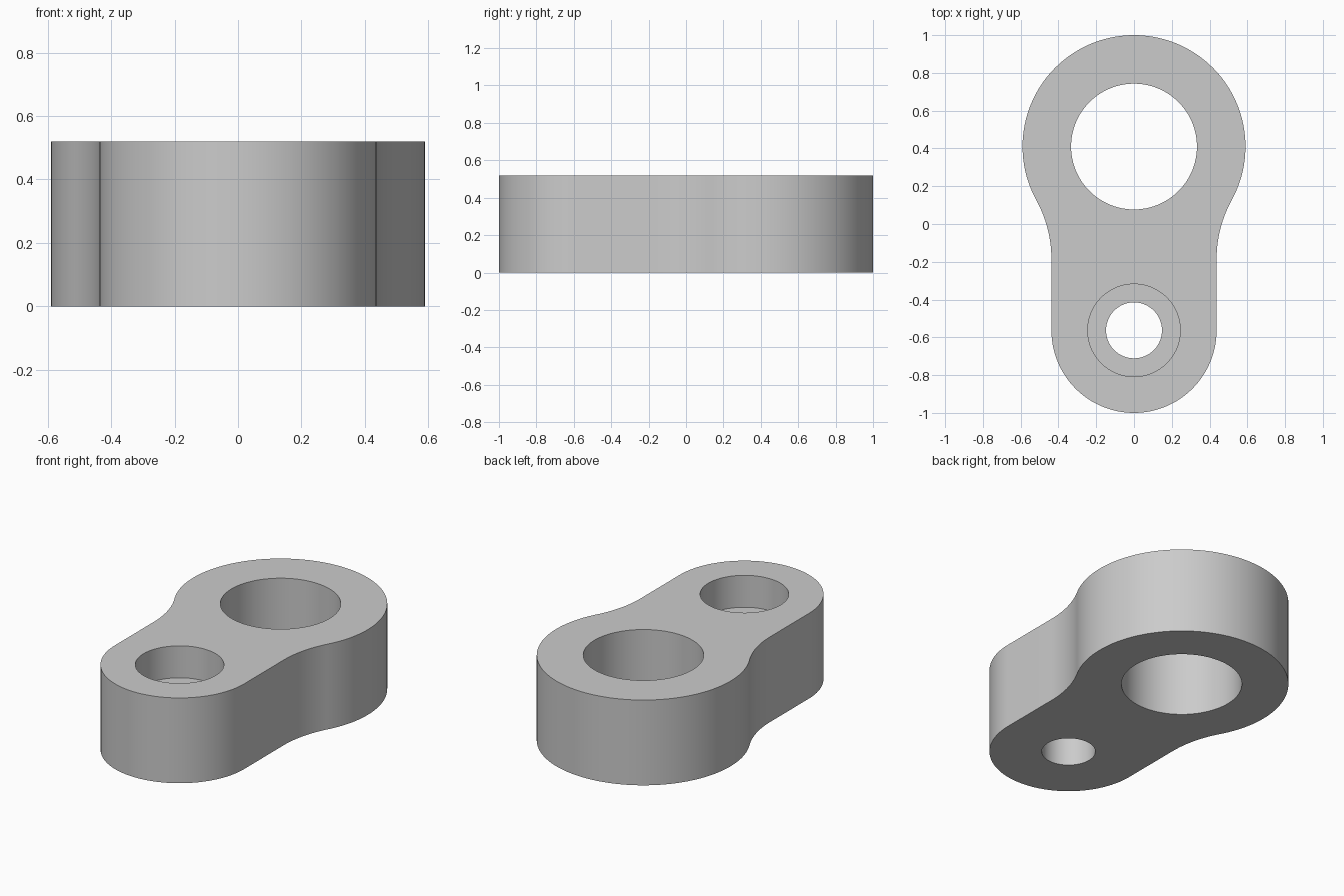
import bpy, bmesh
from math import sin, cos, pi, sqrt, atan2, radians

if "Cube" in bpy.data.objects:
    bpy.data.objects.remove(bpy.data.objects["Cube"])

HEIGHT = 0.52
BIG_Y, BIG_R, BIG_BORE = 0.41, 0.59, 0.333
SMALL_Y, SMALL_R, SMALL_BORE = -0.563, 0.437, 0.148
SINK_R, SINK_DEPTH = 0.245, 0.195
FILLET = 0.65

grey = bpy.data.materials.new("plain grey")
grey.use_nodes = True
colour = (0.6, 0.6, 0.6, 1)
grey.diffuse_color = colour
grey.node_tree.nodes["Principled BSDF"].inputs["Base Color"].default_value = colour


def arc(cx, cy, r, start, end, n):
    angles = [start + (end - start) * i / n for i in range(n + 1)]
    return [(cx + r * cos(a), cy + r * sin(a)) for a in angles]


def prism(name, outline, z0, z1):
    """Extrude a closed counter-clockwise outline from z0 to z1."""
    bm = bmesh.new()
    face = bm.faces.new([bm.verts.new((x, y, z0)) for x, y in outline])
    new = bmesh.ops.extrude_face_region(bm, geom=[face])["geom"]
    top = [v for v in new if isinstance(v, bmesh.types.BMVert)]
    bmesh.ops.translate(bm, verts=top, vec=(0, 0, z1 - z0))
    bmesh.ops.recalc_face_normals(bm, faces=bm.faces)
    mesh = bpy.data.meshes.new(name)
    bm.to_mesh(mesh)
    bm.free()
    mesh.materials.append(grey)
    obj = bpy.data.objects.new(name, mesh)
    bpy.context.collection.objects.link(obj)
    return obj


# Right half of the outline: small end, straight flank, fillet, big end
fillet_x = SMALL_R + FILLET
fillet_y = BIG_Y - sqrt((BIG_R + FILLET) ** 2 - fillet_x ** 2)
lean = atan2(BIG_Y - fillet_y, fillet_x)
half = arc(0, SMALL_Y, SMALL_R, -pi / 2, 0, 32)
half += arc(fillet_x, fillet_y, FILLET, pi, pi - lean, 20)
half += arc(0, BIG_Y, BIG_R, -lean, pi / 2, 48)[1:]
outline = half + [(-x, y) for x, y in reversed(half[1:-1])]
link = prism("link_body", outline, 0, HEIGHT)

# Through bores and the stepped recess around the small one
cuts = [("big_bore", BIG_Y, BIG_BORE, -0.1),
        ("small_bore", SMALL_Y, SMALL_BORE, -0.1),
        ("recess", SMALL_Y, SINK_R, HEIGHT - SINK_DEPTH)]
bpy.context.view_layer.objects.active = link
link.select_set(True)
for name, y, r, bottom in cuts:
    cutter = prism(name, arc(0, y, r, 0, 2 * pi, 96)[:-1], bottom, HEIGHT + 0.1)
    cutter.hide_render = True
    mod = link.modifiers.new(name, "BOOLEAN")
    mod.operation, mod.solver, mod.object = "DIFFERENCE", "EXACT", cutter
    bpy.ops.object.modifier_apply(modifier=mod.name)
    bpy.data.objects.remove(cutter)

bpy.ops.object.shade_smooth_by_angle(angle=radians(30))
